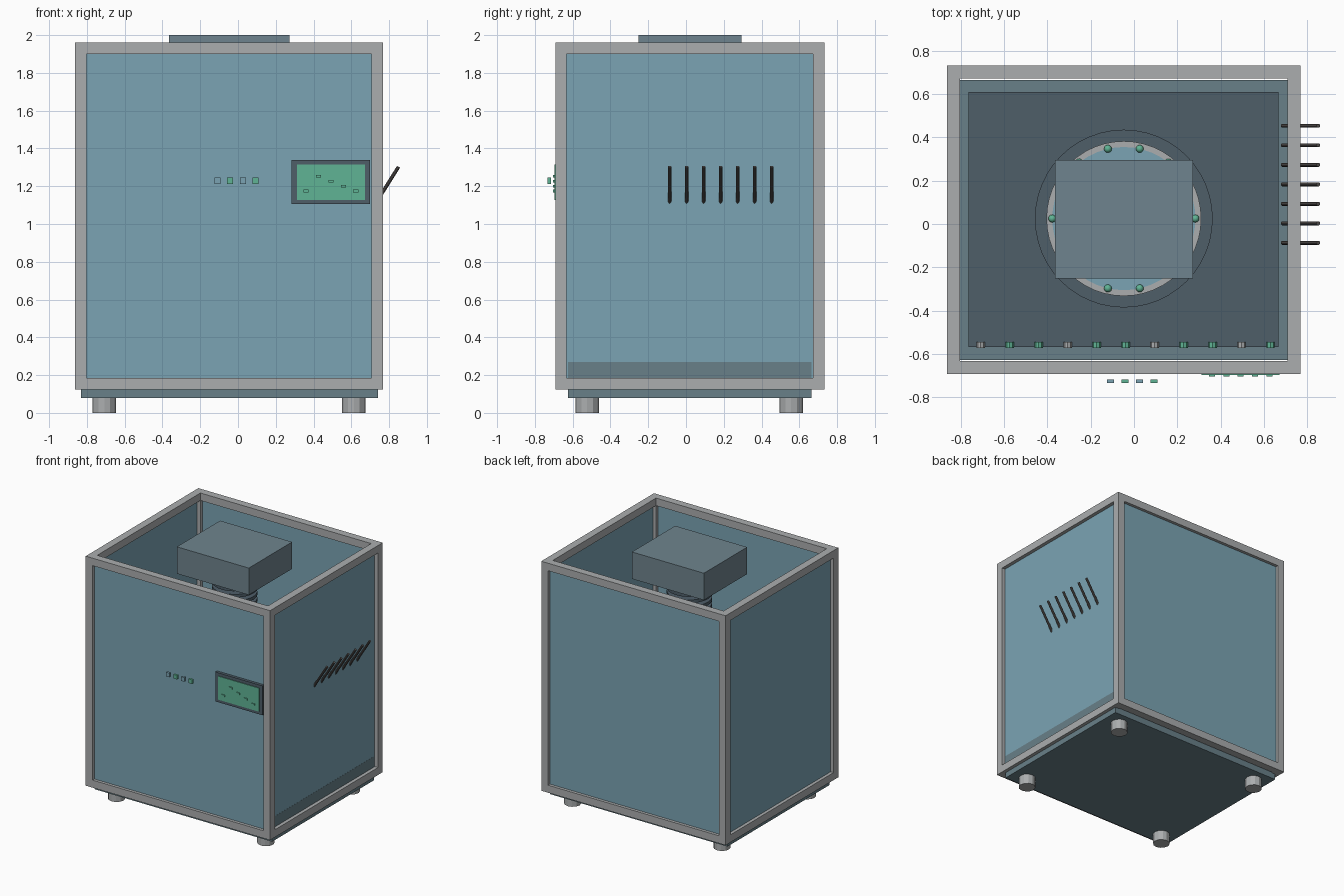
import bpy, math
from mathutils import Vector

cube = bpy.data.objects.get("Cube")
if cube:
    bpy.data.objects.remove(cube, do_unlink=True)


def material(name, hexcode):
    """Flat material from an sRGB hex string, stored as linear."""
    srgb = [int(hexcode[i:i + 2], 16) / 255 for i in (0, 2, 4)]
    col = [((c + 0.055) / 1.055) ** 2.4 for c in srgb] + [1]
    m = bpy.data.materials.new(name)
    m.use_nodes = True
    m.diffuse_color = col
    m.node_tree.nodes["Principled BSDF"].inputs["Base Color"].default_value = col
    return m


GREY = material("light_grey", "ABAEAF")
BLUE = material("panel_blue", "7BA4B4")
SLATE = material("slate", "6F848E")
TRAY = material("tray_slate", "688089")
DARK = material("dark_slate", "4E5E69")
GREEN = material("signal_green", "60B495")
LEVER = material("lever_brown_grey", "5C5755")


def finish(name, mat):
    ob = bpy.context.object
    ob.name = name
    ob.data.materials.append(mat)
    return ob


def box(name, mat, x, y, z):
    """Box from three (low, high) ranges."""
    ranges = (x, y, z)
    bpy.ops.mesh.primitive_cube_add(size=1, location=[(a + b) / 2 for a, b in ranges])
    ob = finish(name, mat)
    for v in ob.data.vertices:
        v.co = [c * (b - a) for c, (a, b) in zip(v.co, ranges)]
    return ob


def rod(name, mat, start, end, radius, sides=12):
    """Cylinder between two points."""
    a, b = Vector(start), Vector(end)
    bpy.ops.mesh.primitive_cylinder_add(
        vertices=sides, radius=radius, depth=(b - a).length, location=(a + b) / 2,
        rotation=(b - a).to_track_quat('Z', 'Y').to_euler())
    ob = finish(name, mat)
    if sides > 12:
        bpy.ops.object.shade_smooth_by_angle()
    return ob


# Outer extents of the square-tube frame
X0, X1, Y0, Y1, Z0, Z1, T = -0.863, 0.768, -0.692, 0.732, 0.125, 1.96, 0.06
x_in, y_in, z_in = (X0 + T, X1 - T), (Y0 + T, Y1 - T), (Z0 + T, Z1 - T)
x_bars, y_bars, z_bars = [((a, a + T), (b - T, b)) for a, b in ((X0, X1), (Y0, Y1), (Z0, Z1))]

# Frame posts and rails
for xb in x_bars:
    for yb in y_bars:
        box("frame_post", GREY, xb, yb, (Z0, Z1))
for zb in z_bars:
    for yb in y_bars:
        box("frame_rail_long", GREY, x_in, yb, zb)
    for xb in x_bars:
        box("frame_rail_side", GREY, xb, y_in, zb)

# Panels set in the middle of the rails
for label, (a, b) in zip(("front", "back"), y_bars):
    mid = (a + b) / 2
    box(label + "_panel", BLUE, x_in, (mid - 0.006, mid + 0.006), z_in)
for label, (a, b) in zip(("right", "left"), x_bars):
    mid = (a + b) / 2
    box(label + "_panel", BLUE, (mid - 0.004, mid + 0.001), y_in, z_in)

# Base tray, which shows below the side panels, and the inner floor
box("base_tray", TRAY, (-0.832, 0.74), (-0.626, 0.664), (0.08, 0.27))
box("inner_floor", DARK, (-0.763, 0.667), (-0.567, 0.608), (0.26, 0.31))

# Feet
for fx in (-0.708, 0.613):
    for fy in (-0.523, 0.557):
        rod("foot", GREY, (fx, fy, 0), (fx, fy, 0.08), 0.063)

# Drum with rim, plate and a ring of beads
cx, cy, top = -0.047, 0.025, 0.9
rod("drum", DARK, (cx, cy, 0.31), (cx, cy, top), 0.41, 48)
rod("drum_rim", GREY, (cx, cy, top), (cx, cy, top + 0.02), 0.357, 48)
rod("drum_plate", BLUE, (cx, cy, top + 0.01), (cx, cy, top + 0.025), 0.33, 48)
for i in range(14):
    a = math.tau * i / 14
    bpy.ops.mesh.primitive_uv_sphere_add(
        segments=12, ring_count=8, radius=0.018,
        location=(cx + 0.33 * math.cos(a), cy + 0.33 * math.sin(a), top + 0.03))
    finish("drum_bead", GREEN)
    bpy.ops.object.shade_smooth()

# Drive block on a finned shaft
box("drive_block", SLATE, (-0.365, 0.272), (-0.252, 0.295), (1.785, 2.0))
rod("drive_shaft", DARK, (cx, cy, top), (cx, cy, 1.785), 0.1, 24)
for i in range(6):
    z = 1.45 + 0.05 * i
    rod("shaft_fin", DARK, (cx, cy, z), (cx, cy, z + 0.025), 0.165, 24)

# Row of indicator lamps along the front edge of the floor
for i in range(11):
    x = -0.707 + 0.1337 * i
    rod("floor_lamp", GREY if i % 3 == 0 else GREEN,
        (x, -0.544, 0.315), (x, -0.572, 0.315), 0.019, 8)

# Display with a dark surround and small marks
box("display_surround", DARK, (0.283, 0.70), (-0.691, -0.666), (1.105, 1.34))
box("display_screen", GREEN, (0.312, 0.672), (-0.696, -0.69), (1.128, 1.316))
for i, z in enumerate((1.175, 1.253, 1.227, 1.2, 1.175)):
    x = 0.36 + 0.066 * i
    box("display_mark", GREEN, (x - 0.014, x + 0.014), (-0.704, -0.695), (z - 0.007, z + 0.007))

# Front buttons
for i in range(4):
    x = -0.108 + 0.0667 * i
    box("front_button", GREEN if i % 2 else BLUE,
        (x - 0.016, x + 0.016), (-0.734, -0.716), (1.213, 1.246))

# Slanted levers through the left panel
for i in range(7):
    y = -0.087 + 0.09 * i
    rod("side_lever", LEVER, (0.685, y, 1.04), (0.85, y, 1.303), 0.0095, 10)
